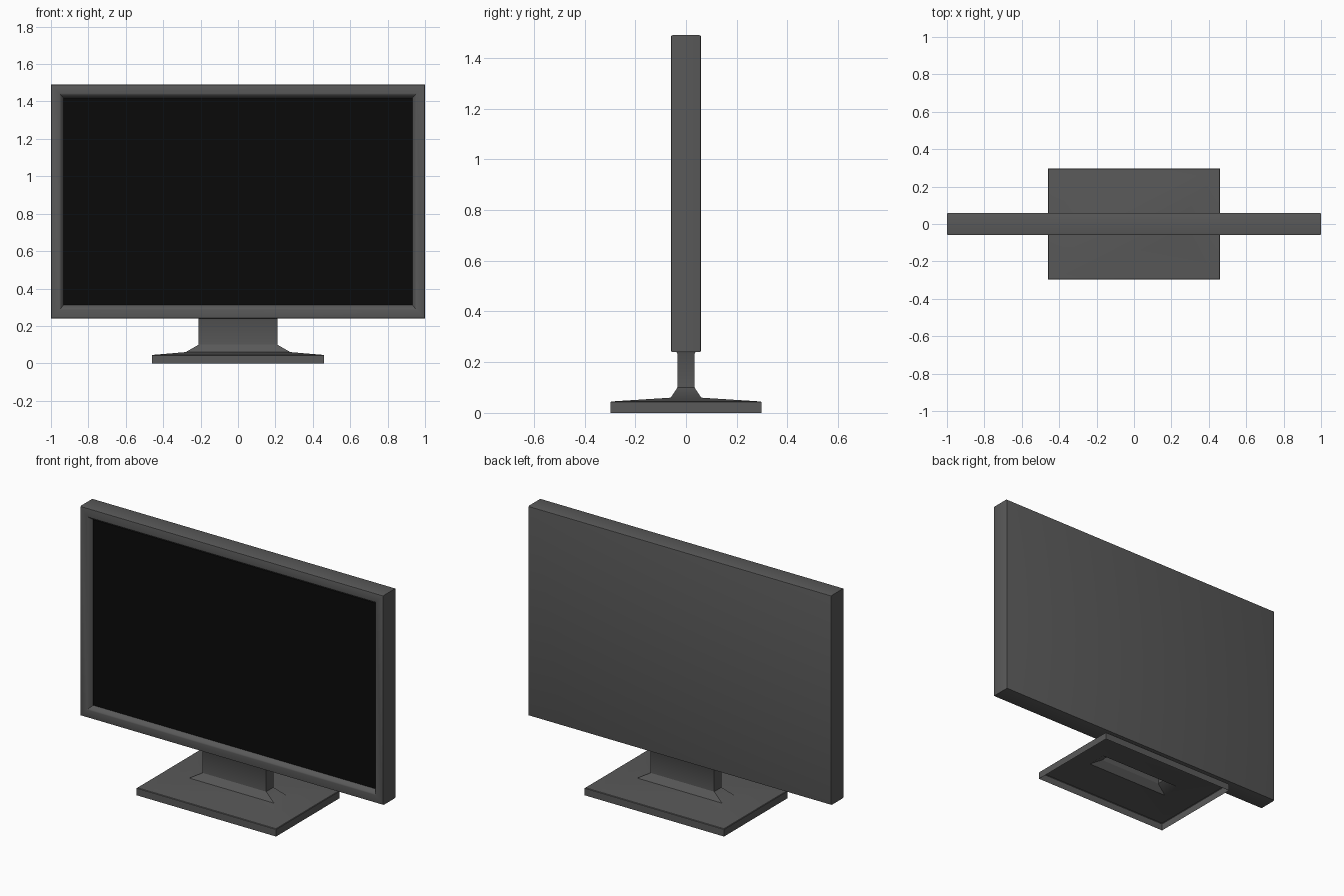
import bpy, bmesh
from mathutils import Vector

if "Cube" in bpy.data.objects:
    bpy.data.objects.remove(bpy.data.objects["Cube"])


def material(name, v):
    m = bpy.data.materials.new(name)
    m.diffuse_color = (v, v, v, 1)
    m.use_nodes = True
    m.node_tree.nodes["Principled BSDF"].inputs["Base Color"].default_value = m.diffuse_color
    return m


def loft(name, rings, place, mat, cap_start=False, cap_end=False):
    """Join rectangles (half_a, half_b, level); place maps (a, b, level) to xyz."""
    bm = bmesh.new()
    loops = []
    for a, b, lvl in rings:
        loops.append([bm.verts.new(place(sa * a, sb * b, lvl))
                      for sa, sb in ((-1, -1), (1, -1), (1, 1), (-1, 1))])
    for p, q in zip(loops, loops[1:]):
        for i in range(4):
            j = (i + 1) % 4
            bm.faces.new((p[i], p[j], q[j], q[i]))
    if cap_start:
        bm.faces.new(loops[0][::-1])
    if cap_end:
        bm.faces.new(loops[-1])
    mesh = bpy.data.meshes.new(name)
    bm.to_mesh(mesh)
    bm.free()
    mesh.materials.append(mat)
    ob = bpy.data.objects.new(name, mesh)
    bpy.context.collection.objects.link(ob)
    bpy.context.view_layer.objects.active = ob
    bpy.ops.object.select_all(action='DESELECT')
    ob.select_set(True)
    bpy.ops.object.shade_smooth_by_angle(angle=0.5)
    return ob


plastic = material("dark_plastic", 0.1)
black = material("screen_black", 0.003)

ZC = 0.865  # centre height of the panel


def upright(a, b, depth):
    return Vector((a, -depth, ZC + b))


def flat(a, b, z):
    return Vector((a, b, z))


# Panel housing: back cap, softened edges, flat bezel, curved slope to the screen
inset_rings = [(0.0, -0.052), (0.0, 0.052), (0.002, 0.058), (0.008, 0.06),
               (0.045, 0.06), (0.051, 0.057), (0.060, 0.045), (0.068, 0.035)]
housing = [(0.992, 0.617, -0.06), (0.998, 0.623, -0.058)]
housing += [(1 - i, 0.625 - i * 1.04, d) for i, d in inset_rings]
loft("monitor_housing", housing, upright, plastic, cap_start=True)

# Recessed screen
loft("screen", [(0.932, 0.5543, 0.035)], upright, black, cap_end=True)

# Hollow stand: base plate, flared foot and neck in one open-bottomed shell
stand = [(0.46, 0.298, 0.0), (0.46, 0.298, 0.042), (0.457, 0.295, 0.045),
         (0.28, 0.06, 0.06), (0.21, 0.034, 0.10),
         (0.21, 0.034, 0.234), (0.214, 0.038, 0.242)]
loft("stand", stand, flat, plastic)
